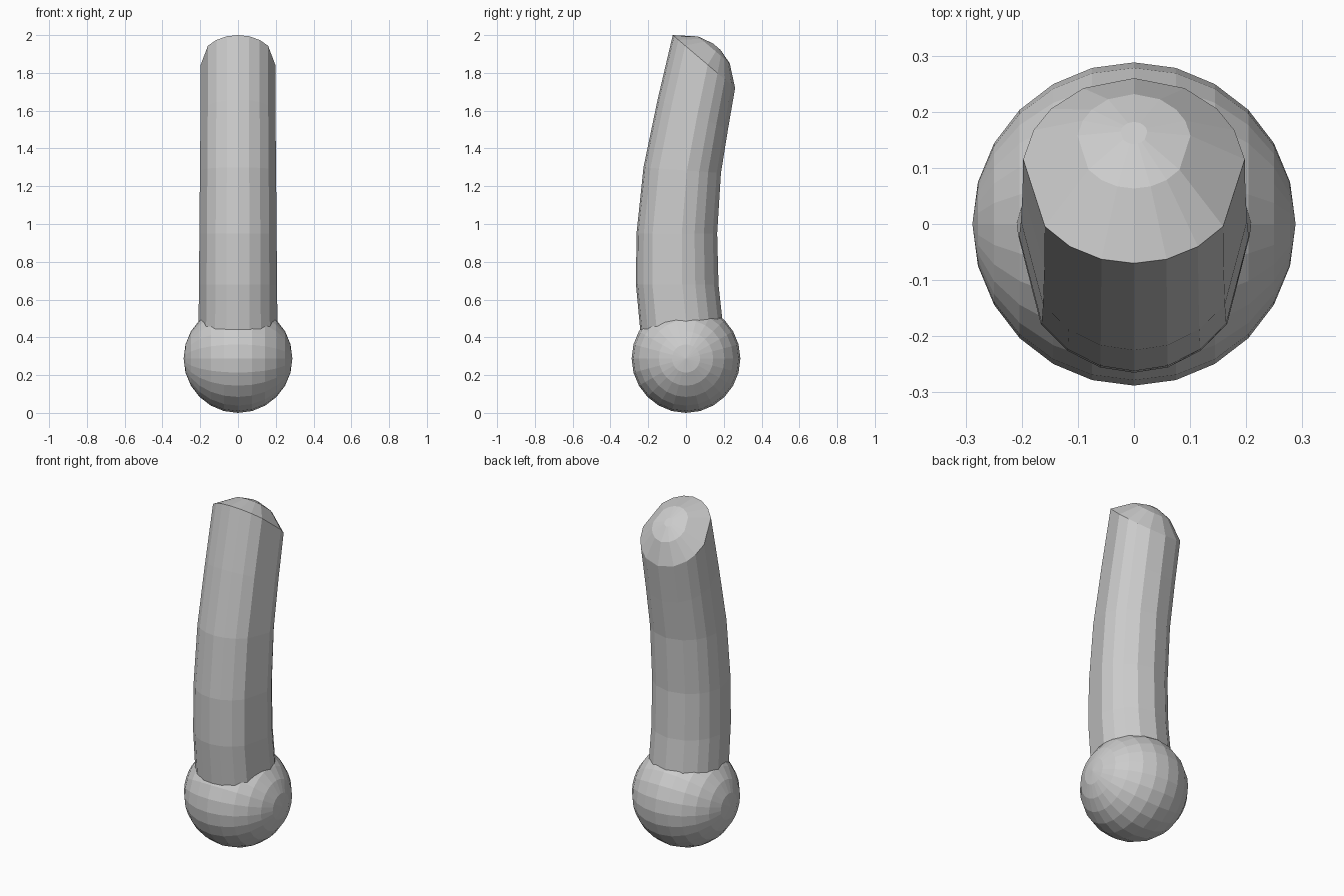
import bpy, bmesh
from math import sin, cos, radians
from mathutils import Vector, Matrix

if "Cube" in bpy.data.objects:
    bpy.data.objects.remove(bpy.data.objects["Cube"])


def add_object(name, bm):
    bmesh.ops.recalc_face_normals(bm, faces=bm.faces)
    mesh = bpy.data.meshes.new(name)
    bm.to_mesh(mesh)
    bm.free()
    obj = bpy.data.objects.new(name, mesh)
    bpy.context.collection.objects.link(obj)
    return obj


# Ball foot: low-poly sphere with its poles along x
R = 0.288
bm = bmesh.new()
bmesh.ops.create_uvsphere(
    bm, u_segments=24, v_segments=12, radius=R,
    matrix=Matrix.Translation((0, 0, R)) @ Matrix.Rotation(radians(90), 4, 'Y'))
add_object("ball_base", bm)

# Bent shaft: each section is front y, z, back y, z and half width
sections = [
    (-0.235, 0.36, 0.205, 0.38, 0.212),
    (-0.265, 0.68, 0.172, 0.68, 0.208),
    (-0.262, 0.95, 0.165, 0.95, 0.206),
    (-0.225, 1.30, 0.185, 1.27, 0.203),
    (-0.150, 1.66, 0.222, 1.50, 0.200),
    (-0.070, 2.00, 0.260, 1.72, 0.199),
]
half = [17, 35, 53, 97, 116, 132, 153]
angles = [0] + half + [180] + [360 - a for a in reversed(half)]


def ring(bm, section, scale=1.0, lift=0.0):
    fy, fz, by, bz, rx = section
    front, back = Vector((0, fy, fz)), Vector((0, by, bz))
    axis = (back - front) / 2
    normal = Vector((1, 0, 0)).cross(axis).normalized()
    centre = (front + back) / 2 + normal * lift
    return [bm.verts.new(centre - axis * scale * cos(radians(a))
                         + Vector((rx * scale * sin(radians(a)), 0, 0)))
            for a in angles]


bm = bmesh.new()
rings = [ring(bm, s) for s in sections]
# Domed, slanted end
rings += [ring(bm, sections[-1], 0.51, 0.081),
          ring(bm, sections[-1], 0.12, 0.104)]
n = len(angles)
for low, high in zip(rings, rings[1:]):
    for i in range(n):
        j = (i + 1) % n
        bm.faces.new((low[i], low[j], high[j], high[i]))
bm.faces.new(rings[0])
bm.faces.new(rings[-1])
add_object("bent_shaft", bm)
